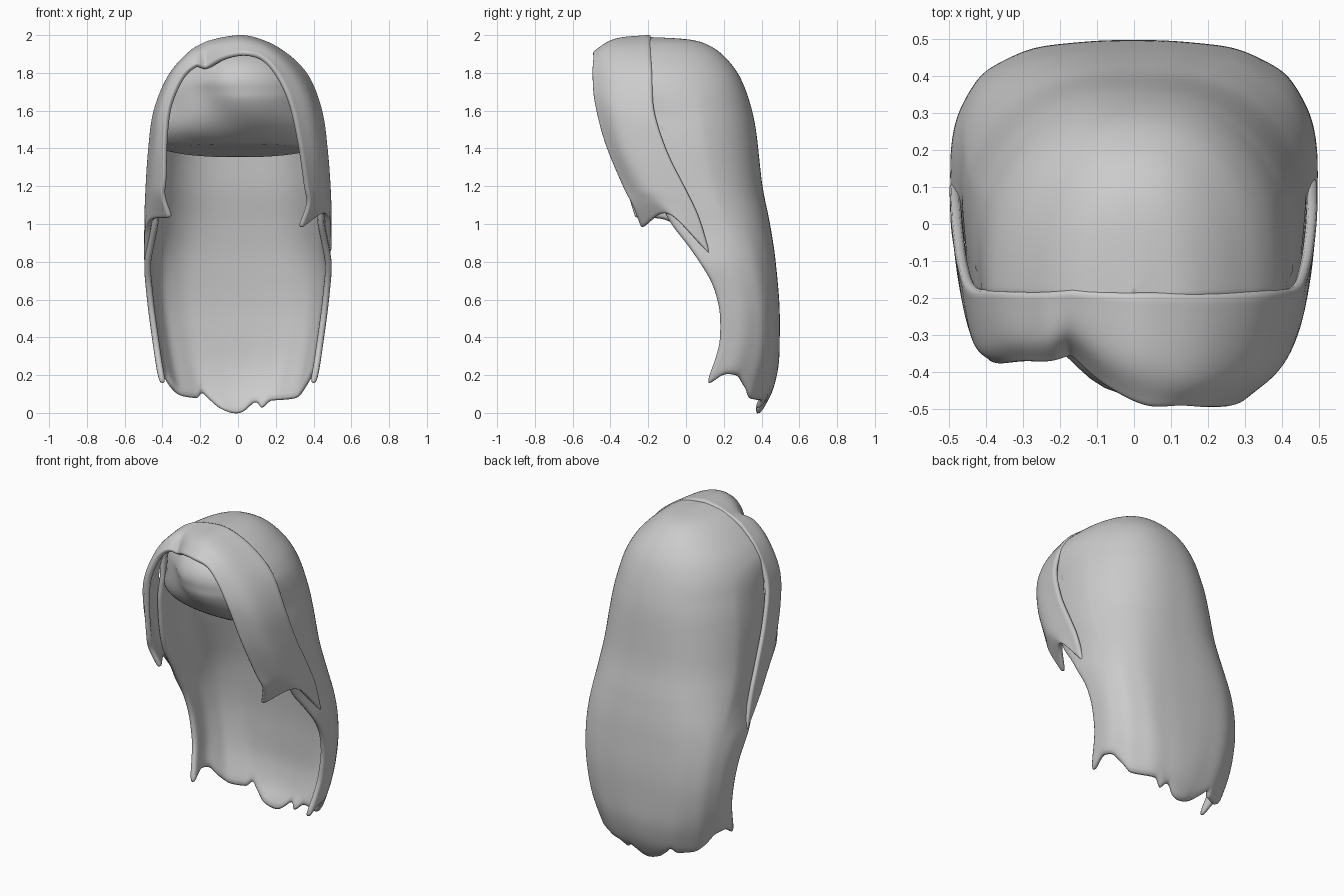
import bpy, bmesh, math
from mathutils import Vector

if "Cube" in bpy.data.objects:
    bpy.data.objects.remove(bpy.data.objects["Cube"])


def interp(keys, v):
    """Smooth monotone lookup in ascending (key, value) pairs."""
    if v <= keys[0][0]:
        return keys[0][1]
    if v >= keys[-1][0]:
        return keys[-1][1]
    d = [(q - p) / (b - a) for (a, p), (b, q) in zip(keys, keys[1:])]
    m = [d[0]] + [2 * e * f / (e + f) if e * f > 0 else 0 for e, f in zip(d, d[1:])] + [d[-1]]
    i = max(k for k in range(len(d)) if keys[k][0] <= v)
    (a, p), (b, q) = keys[i], keys[i + 1]
    h = b - a
    t = (v - a) / h
    return (p * (1 + 2 * t) * (1 - t) ** 2 + q * t * t * (3 - 2 * t)
            + h * m[i] * t * (1 - t) ** 2 - h * m[i + 1] * t * t * (1 - t))


def clamp(v):
    return min(1, max(0, v))


def spline(pts, n):
    """Catmull-Rom curve through pts, sampled n times."""
    P = [Vector(p) for p in pts]
    P = [2 * P[0] - P[1]] + P + [2 * P[-1] - P[-2]]
    out = []
    for k in range(n):
        s = k / (n - 1) * (len(P) - 3)
        i = min(int(s), len(P) - 4)
        t = s - i
        a, b, c, d = P[i:i + 4]
        out.append(0.5 * (2 * b + (c - a) * t + (2 * a - 5 * b + 4 * c - d) * t * t
                          + (3 * b - a - 3 * c + d) * t ** 3))
    return out


def sheet(name, rows, thick):
    """Smooth thick sheet from a grid of points."""
    bm = bmesh.new()
    vs = [[bm.verts.new(p) for p in r] for r in rows]
    for r0, r1 in zip(vs, vs[1:]):
        for c in range(len(r0) - 1):
            bm.faces.new((r0[c], r1[c], r1[c + 1], r0[c + 1]))
    bmesh.ops.remove_doubles(bm, verts=bm.verts, dist=0.0005)
    me = bpy.data.meshes.new(name)
    bm.to_mesh(me)
    bm.free()
    for p in me.polygons:
        p.use_smooth = True
    ob = bpy.data.objects.new(name, me)
    bpy.context.collection.objects.link(ob)
    m = ob.modifiers.new("thickness", 'SOLIDIFY')
    m.thickness, m.offset = thick, -1
    m = ob.modifiers.new("smooth", 'SUBSURF')
    m.levels = m.render_levels = 1


# Long back hair: half-oval sections from the crown to a ragged hem
WIDTH = [(0, .38), (.2, .43), (.4, .46), (.6, .485), (.8, .5), (1, .498), (1.2, .488),
         (1.4, .475), (1.5, .462), (1.6, .44), (1.7, .41), (1.8, .355), (1.88, .28),
         (1.94, .2), (1.975, .12), (1.99, .0)]
BACK = [(0, .39), (.1, .455), (.3, .495), (.5, .497), (.8, .475), (1, .445), (1.2, .405),
        (1.5, .37), (1.6, .35), (1.77, .29), (1.9, .19), (1.96, .09), (1.98, 0), (1.99, -.2)]
FRONT = [(.17, .11), (.27, .15), (.4, .18), (.5, .18), (.65, .15), (.8, .07), (.9, 0),
         (1.03, -.1), (1.2, -.16), (1.43, -.2)]
POWER = [(.1, .8), (.5, .68), (.8, .68), (1.2, .78), (1.6, .87)]
HEM = [(0, .14), (.05, .2), (.11, .19), (.17, .13), (.23, .07), (.31, .06), (.38, .055),
       (.42, .01), (.44, .05), (.5, -.015), (.55, .005), (.6, .06), (.63, .1), (.66, .07),
       (.75, .08), (.83, .13), (.89, .19), (.95, .2), (1, .14)]
rows = []
NU, NT = 76, 56
for j in range(NT + 1):
    t = (j / NT) ** 1.7
    row = []
    for i in range(NU + 1):
        u = i / NU
        th = math.pi * u
        z = 1.99 - (1.99 - interp(HEM, u)) * t
        p = interp(POWER, z)
        c, s = math.cos(th), max(0, math.sin(th))
        f = interp(FRONT, z)
        lock = 1 - .007 * max(0, 1 - z / 1.1) * (1 + math.cos(th * 14))
        # front edge tucks in under the front locks
        tuck = 1 - .09 * clamp(1 - s / .45) * clamp((z - .8) / .2) * clamp((1.75 - z) / .2)
        x = math.copysign(abs(c) ** p, c) * interp(WIDTH, z) * lock * tuck
        row.append((x, f + (interp(BACK, z) - f) * s ** p * lock, z))
    rows.append(row)
sheet("back_hair", rows, .035)


# Swept front locks: each side lofted from face rim over a bulge to the rear seam
def lock_rows(*curves):
    n = 44
    cs = [spline(c, n) for c in curves]
    return [spline([c[k] for c in cs], 15) for k in range(n)]


right = lock_rows(
    [(-.17, -.36, 1.83), (-.08, -.44, 1.885), (.03, -.495, 1.91), (.13, -.495, 1.885),
     (.21, -.5, 1.8), (.28, -.49, 1.65), (.33, -.435, 1.43), (.365, -.34, 1.2),
     (.38, -.29, 1.1), (.335, -.24, .97)],
    [(-.175, -.29, 1.93), (-.07, -.35, 1.965), (.04, -.38, 1.98), (.18, -.40, 1.93),
     (.31, -.395, 1.8), (.395, -.38, 1.62), (.435, -.32, 1.4), (.46, -.22, 1.2),
     (.468, -.16, 1.13), (.475, -.09, 1.05)],
    [(-.17, -.18, 1.97), (-.06, -.185, 1.995), (.06, -.185, 1.998), (.22, -.185, 1.935),
     (.37, -.18, 1.8), (.45, -.17, 1.6), (.48, -.1, 1.38), (.494, 0, 1.18),
     (.498, .07, 1.03), (.497, .13, .83)])
left = lock_rows(
    [(-.17, -.36, 1.83), (-.225, -.375, 1.845), (-.3, -.375, 1.785), (-.36, -.38, 1.65),
     (-.39, -.37, 1.48), (-.4, -.34, 1.25), (-.405, -.31, 1.15), (-.365, -.275, 1.03)],
    [(-.175, -.29, 1.93), (-.25, -.31, 1.9), (-.35, -.31, 1.79), (-.42, -.33, 1.6),
     (-.445, -.29, 1.4), (-.465, -.2, 1.2), (-.472, -.15, 1.12), (-.482, -.07, 1.0)],
    [(-.17, -.18, 1.97), (-.26, -.185, 1.915), (-.37, -.18, 1.79), (-.45, -.17, 1.6),
     (-.48, -.1, 1.38), (-.494, 0, 1.15), (-.498, .06, 1.0), (-.5, .12, .78)])
sheet("front_locks", left[:0:-1] + right, .03)

# Scalp cap filling the crown: sloped underneath, fuller right of the parting
bpy.ops.mesh.primitive_uv_sphere_add(segments=64, ring_count=48, radius=1)
cap = bpy.context.object
cap.name = "scalp_cap"
for v in cap.data.vertices:
    x, y, z = v.co
    z = max(1.67 + z * .29, 1.425)
    low = clamp((1.67 - z) / .245)
    x, y = x * .42 * (1 + .75 * low ** 2), y * (.385 if y < 0 else .33 + .3 * low ** 2)
    if y < 0:
        side = 1 / (1 + math.exp(-(x + .16 - max(0, 1.75 - z) * .6) * 24))
        high, top = clamp((z - 1.43) / .25), clamp((z - 1.7) / .2)
        y *= 1 + side * (.2 * high + .22 * top) + (1 - side) * (.1 * top - .04 * high)
    # keep the cap inside the hair
    w = max(.01, interp(WIDTH, z + .02) - .025)
    b = max(.01, interp(BACK, z + .02) + .175)
    x = max(-w, min(w, x))
    if y > -.2:
        e = 2 / interp(POWER, z)
        r = ((abs(x) / w) ** e + ((y + .2) / b) ** e) ** (1 / e)
        if r > 1:
            x, y = x / r, -.2 + (y + .2) / r
    z -= .07 * low ** 4 * clamp((y + .2) / .5)
    v.co = (x, y, z)
bpy.ops.object.shade_smooth_by_angle(angle=math.radians(60))
